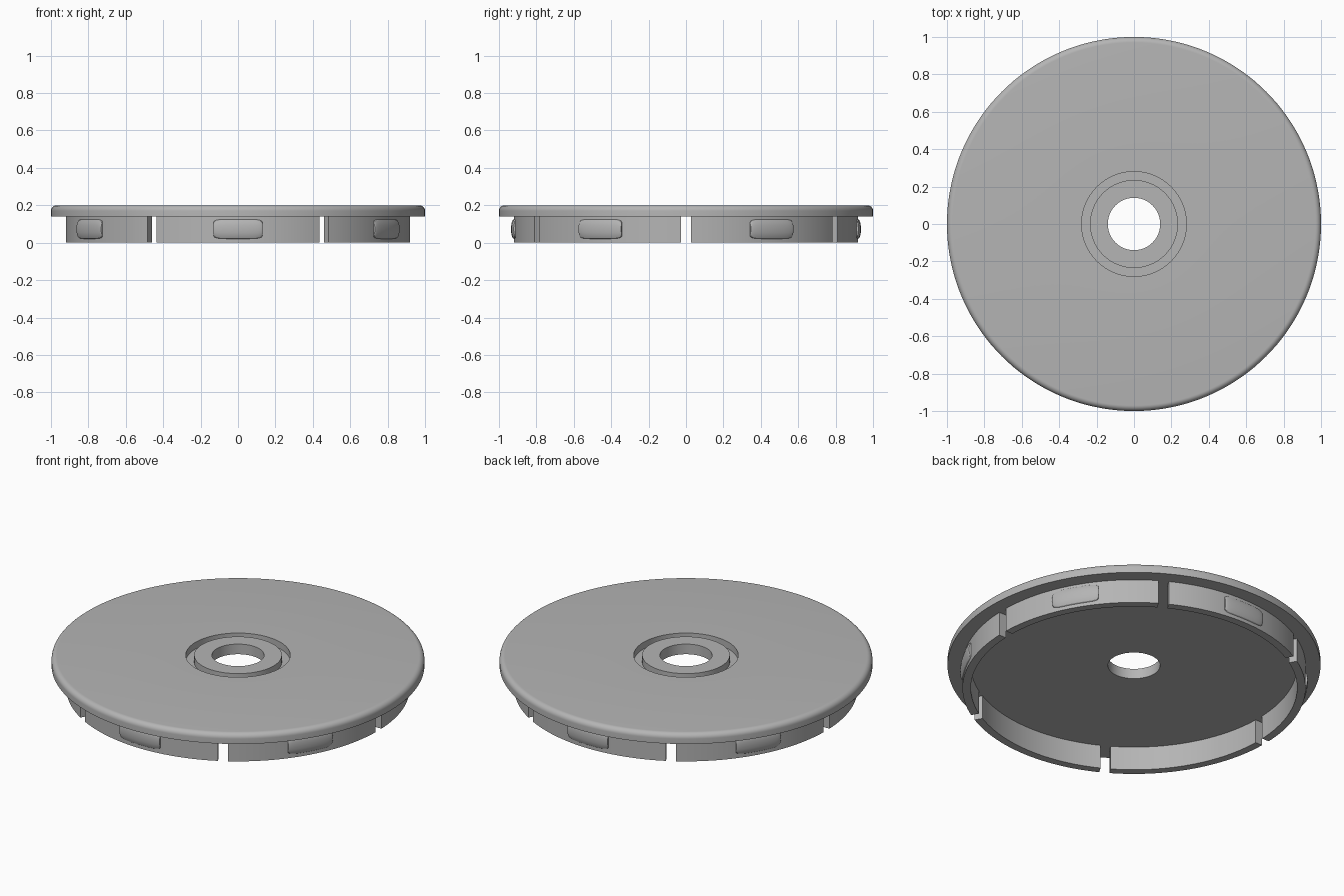
import bpy, bmesh, math

cube = bpy.data.objects.get("Cube")
if cube:
    bpy.data.objects.remove(cube, do_unlink=True)

GREY = (0.46, 0.46, 0.46, 1)
grey = bpy.data.materials.new("light grey plastic")
grey.use_nodes = True
grey.diffuse_color = GREY
grey.node_tree.nodes["Principled BSDF"].inputs["Base Color"].default_value = GREY

TOP, BASE = 0.20, 0.14             # cover plate heights
RING_OUT, RING_IN = 0.92, 0.875    # clip ring radii
GAP = 0.0275                       # half width of the slots


def loft(name, sections, closed):
    """Skin a row of matching closed cross-sections, capping open ends."""
    bm = bmesh.new()
    rows = [[bm.verts.new(p) for p in s] for s in sections]
    count = len(rows[0])
    pairs = list(zip(rows, rows[1:]))
    if closed:
        pairs.append((rows[-1], rows[0]))
    for a, b in pairs:
        for i in range(count):
            j = (i + 1) % count
            bm.faces.new((a[i], a[j], b[j], b[i]))
    if not closed:
        bm.faces.new(rows[0])
        bm.faces.new(rows[-1])
    bmesh.ops.recalc_face_normals(bm, faces=bm.faces)
    mesh = bpy.data.meshes.new(name)
    bm.to_mesh(mesh)
    bm.free()
    mesh.materials.append(grey)
    obj = bpy.data.objects.new(name, mesh)
    bpy.context.collection.objects.link(obj)
    bpy.ops.object.select_all(action='DESELECT')
    obj.select_set(True)
    bpy.context.view_layer.objects.active = obj
    bpy.ops.object.shade_smooth_by_angle(angle=math.radians(30))
    return obj


def polar(r, angle, z):
    return (r * math.cos(angle), r * math.sin(angle), z)


# Cover plate: rounded rim, centre hole and a groove around the hub
fillet = 0.03
profile = [(0.14, BASE), (0.14, TOP), (0.235, TOP), (0.235, TOP - 0.04),
           (0.28, TOP - 0.04), (0.28, TOP)]
for k in range(9):
    t = math.pi / 2 * (1 - k / 8)
    profile.append((1 - fillet + fillet * math.cos(t),
                    TOP - fillet + fillet * math.sin(t)))
profile.append((1, BASE))
STEPS = 144
loft("cover_plate", [[polar(r, math.tau * s / STEPS, z) for r, z in profile]
                     for s in range(STEPS)], True)

# Six clip walls with parallel slots between them, each with a snap bump
wall = [(RING_IN, 0), (RING_OUT, 0), (RING_OUT, BASE + 0.01), (RING_IN, BASE + 0.01)]
for n in range(6):
    middle = math.radians(30 + 60 * n)
    sections = []
    for s in range(25):
        f = s / 12 - 1
        sections.append([polar(r, middle + f * (math.pi / 6 - math.asin(GAP / r)), z)
                         for r, z in wall])
    loft(f"clip_wall_{n + 1}", sections, False)

    # Bump: shallow arc profile, shorter and lower towards its ends
    sections = []
    for s in range(21):
        f = math.sin((s / 10 - 1) * math.pi / 2)
        size = 0.7 + 0.3 * math.sqrt(max(0, 1 - abs(f) ** 6))
        section = [polar(RING_OUT - 0.01, middle + f * 0.142, 0.073 + d * 0.052 * size)
                   for d in (1, -1)]
        for k in range(9):
            t = math.pi * (k / 8 - 0.5)
            section.append(polar(RING_OUT + 0.015 * size * math.cos(t), middle + f * 0.142,
                                 0.073 + 0.052 * size * math.sin(t)))
        sections.append(section)
    loft(f"snap_bump_{n + 1}", sections, False)
